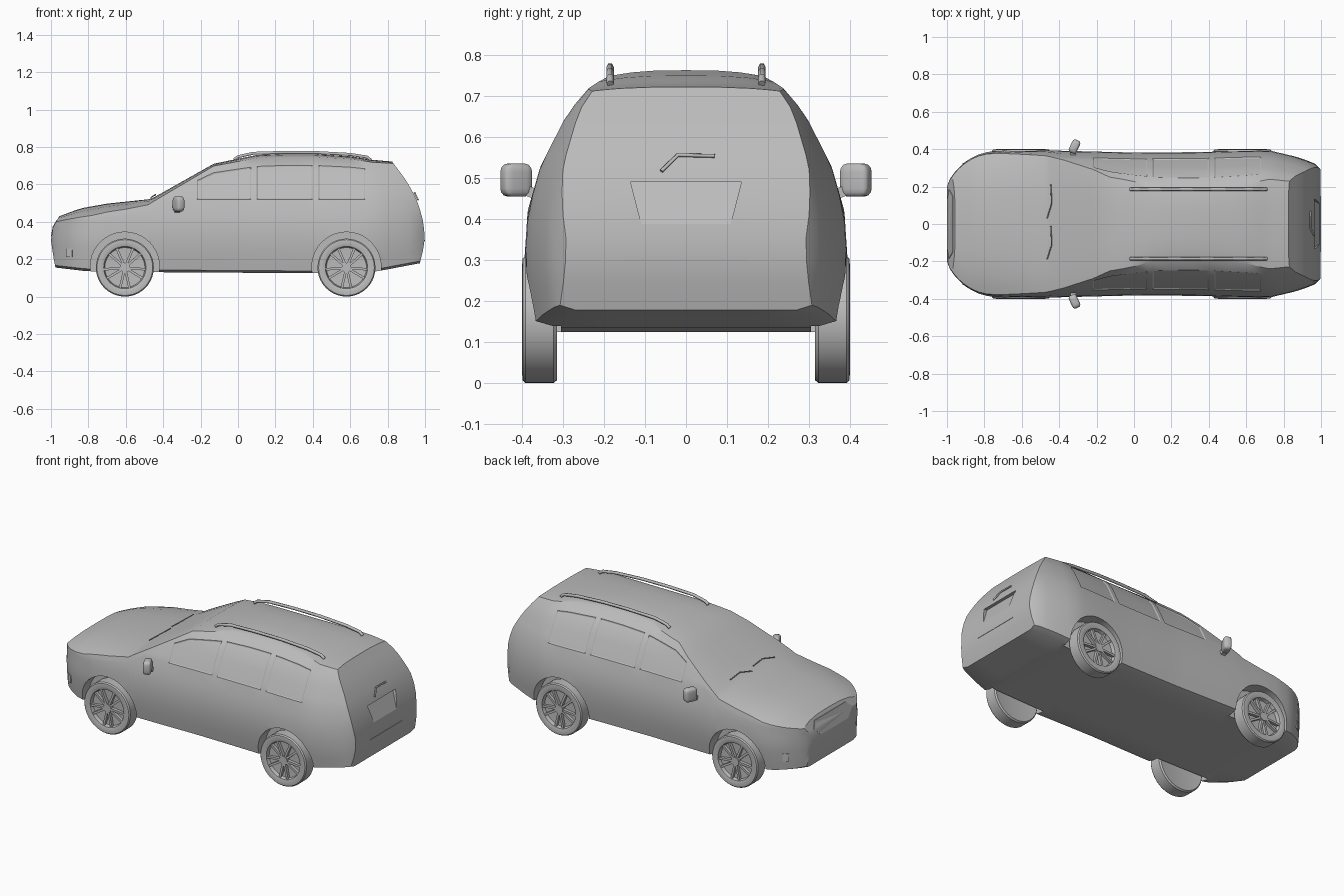
import bpy, bmesh, math
from mathutils import Matrix, Vector

if "Cube" in bpy.data.objects:
    bpy.data.objects.remove(bpy.data.objects["Cube"])

paint = bpy.data.materials.new("plain_grey")
paint.diffuse_color = (0.5, 0.5, 0.5, 1)
paint.use_nodes = True
paint.node_tree.nodes["Principled BSDF"].inputs["Base Color"].default_value = paint.diffuse_color


def lerp(table, x):
    """Piecewise linear lookup in a list of (key, value)."""
    if x <= table[0][0]:
        return table[0][1]
    for (a, p), (b, q) in zip(table, table[1:]):
        if x <= b:
            return p + (q - p) * (x - a) / (b - a)
    return table[-1][1]


def finish(bm, name, angle=32):
    bmesh.ops.recalc_face_normals(bm, faces=bm.faces[:])
    me = bpy.data.meshes.new(name)
    bm.to_mesh(me)
    bm.free()
    ob = bpy.data.objects.new(name, me)
    bpy.context.collection.objects.link(ob)
    me.materials.append(paint)
    smooth(ob, angle)
    return ob


def smooth(ob, angle):
    bpy.ops.object.select_all(action='DESELECT')
    ob.select_set(True)
    bpy.context.view_layer.objects.active = ob
    bpy.ops.object.shade_smooth_by_angle(angle=math.radians(angle))


def add_box(bm, loc, size, rot=Matrix()):
    bmesh.ops.create_cube(bm, size=1, matrix=Matrix.Translation(loc) @ rot @ Matrix.Diagonal((*size, 1)))


def prism(name, pts, x_in, x_out):
    """Prism along x over a (y, z) outline; both ends follow a function of z."""
    bm = bmesh.new()
    a = [bm.verts.new((x_in(z), y, z)) for y, z in pts]
    b = [bm.verts.new((x_out(z), y, z)) for y, z in pts]
    bm.faces.new(a)
    bm.faces.new(b)
    for i in range(len(pts)):
        j = (i + 1) % len(pts)
        bm.faces.new((a[i], a[j], b[j], b[i]))
    return finish(bm, name)


def bar(name, pts, radius):
    """Round bar along a path."""
    cu = bpy.data.curves.new(name, 'CURVE')
    cu.dimensions = '3D'
    cu.bevel_depth, cu.bevel_resolution, cu.use_fill_caps = radius, 1, True
    sp = cu.splines.new('POLY')
    sp.points.add(len(pts) - 1)
    for p, co in zip(sp.points, pts):
        p.co = (*co, 1)
    ob = bpy.data.objects.new(name, cu)
    bpy.context.collection.objects.link(ob)
    cu.materials.append(paint)


# Body curves: top line, underside, plan width, side lean, crown, nose and tail
TOP = [(-1, .43), (-.95, .445), (-.85, .47), (-.7, .497), (-.48, .52), (-.45, .53), (-.13, .71),
       (0, .737), (.1, .757), (.25, .763), (.4, .763), (.6, .75), (.72, .732), (1, .722)]
BOTTOM = [(-1, .155), (-.8, .135), (-.4, .13), (.4, .125), (.75, .135), (1, .178)]
WIDTH = [(-1, .2), (-.985, .24), (-.95, .29), (-.9, .335), (-.85, .365), (-.8, .385), (-.7, .394), (-.4, .394),
         (0, .384), (.35, .386), (.6, .394), (.73, .394), (.85, .366), (.95, .333), (.98, .315), (1, .29)]
LEAN = [(.13, .94), (.2, .97), (.3, 1), (.42, .98), (.53, .9), (.66, .73), (.72, .6), (.745, .5), (.76, .43)]
CROWN = [(-1, .03), (-.8, .05), (-.5, .035), (-.45, .02), (-.13, .012), (.1, .017), (.6, .015), (1, .01)]
NOSE = [(.15, -.975), (.2, -.985), (.3, -1), (.37, -.99), (.44, -.95)]
TAIL = [(.17, .97), (.25, .99), (.32, 1), (.4, .99), (.46, .975), (.53, .95), (.62, .9), (.72, .825)]
STATIONS = [-1, -.985, -.96, -.93, -.9, -.87, -.83, -.78, -.7, -.6, -.48, -.45, -.38, -.3, -.22, -.13, -.06, 0, .07,
            .1, .18, .25, .32, .4, .43, .52, .6, .68, .74, .8, .86, .92, .97, 1]


def half_section(u):
    zt, zb, c = lerp(TOP, u), lerp(BOTTOM, u), lerp(CROWN, u)
    edge = zt - c
    belt = min(.52, edge - .03)
    rows = [(f, zb, True) for f in (0, .5, .84)]
    low = zb + .012
    rows += [(1, low + (belt - low) * k / 6, False) for k in range(7)]
    rows += [(1, belt + (edge - belt) * k / 5, False) for k in range(1, 6)]
    rows += [(t, edge + c * (1 - t ** 3), None) for t in (.9, .7, .4, 0)]
    out = []
    for f, z, flat in rows:
        x = u
        if u > .7:
            x = .7 + (u - .7) / .3 * (lerp(TAIL, z) - .7)
        elif u < -.83:
            x = -.83 + (u + .83) / .17 * (lerp(NOSE, z) + .83) * -1 if u > -1 else lerp(NOSE, z)
        lean = 1 if flat else lerp(LEAN, edge if flat is None else z)
        out.append(Vector((x, f * lean * lerp(WIDTH, x), z)))
    return out


# Body shell lofted through the stations
bm = bmesh.new()
rings = []
for u in STATIONS:
    h = half_section(u)
    n = len(h)
    r = [bm.verts.new(p) for p in h]
    l = [bm.verts.new((p.x, -p.y, p.z)) for p in h[1:-1]]
    rings.append(r + l[::-1])
m = len(rings[0])
windows = []
for j in range(len(rings) - 1):
    mid = (STATIONS[j] + STATIONS[j + 1]) / 2
    for i in range(m):
        k = (i + 1) % m
        f = bm.faces.new((rings[j][i], rings[j][k], rings[j + 1][k], rings[j + 1][i]))
        row = min(i, m - 1 - i)
        if 9 <= row <= 12 and any(a < mid < b for a, b in ((-.22, .07), (.1, .4), (.43, .68))):
            windows.append(f)
for r in (rings[0], rings[-1]):
    bm.faces.new((r[0], r[1], r[2], r[m - 2], r[m - 1]))
    for i in range(2, n - 2):
        bm.faces.new((r[i], r[i + 1], r[m - i - 1], r[m - i]))
    bm.faces.new((r[n - 2], r[n - 1], r[n]))
bmesh.ops.recalc_face_normals(bm, faces=bm.faces[:])
# Side glass sits slightly below the door skin
bmesh.ops.inset_region(bm, faces=windows, thickness=.006, depth=-.004, use_even_offset=True)
body = finish(bm, "body")


def cut(cutter):
    mod = body.modifiers.new("cut", 'BOOLEAN')
    mod.operation, mod.solver, mod.object = 'DIFFERENCE', 'EXACT', cutter
    bpy.context.view_layer.objects.active = body
    bpy.ops.object.modifier_apply(modifier=mod.name)
    bpy.data.objects.remove(cutter)


AXLES = (-.605, .58)
TURN = Matrix.Rotation(math.pi / 2, 4, 'X')
# Wheel arches
for x in AXLES:
    for s in (-1, 1):
        bm = bmesh.new()
        bmesh.ops.create_cone(bm, cap_ends=True, segments=40, radius1=.185, radius2=.185, depth=.2,
                              matrix=Matrix.Translation((x, s * .405, .16)) @ TURN)
        cut(finish(bm, "arch_cutter"))
# Plate recess in the tailgate, deepest at its top
cut(prism("recess_cutter", [(-.135, .49), (.135, .49), (.108, .385), (-.108, .385)],
          lambda z: lerp([(.385, .992), (.49, .945)], z), lambda z: 1.1))
smooth(body, 32)

# Wheels: turned tyre and rim, ten paired spokes, hub
TYRE = [(0, .01), (.1, .006), (.148, 0), (.155, .008), (.155, .076), (.149, .083), (.128, .085),
        (.113, .08), (.107, .06), (0, .054)]
for x, end in zip(AXLES, ("front", "rear")):
    for s, side in ((-1, "right"), (1, "left")):
        bm = bmesh.new()
        vs = [bm.verts.new((r, y, 0)) for r, y in TYRE]
        es = [bm.edges.new(p) for p in zip(vs, vs[1:])]
        bmesh.ops.spin(bm, geom=vs + es, cent=(0, 0, 0), axis=(0, 1, 0), angle=2 * math.pi, steps=40)
        bmesh.ops.remove_doubles(bm, verts=bm.verts[:], dist=1e-4)
        for k in range(5):
            for d in (-13, 13):
                rot = Matrix.Rotation(math.radians(72 * k + d + 18), 4, 'Y')
                add_box(bm, rot @ Vector((.064, .066, 0)), (.094, .02, .013), rot)
        bmesh.ops.create_cone(bm, cap_ends=True, segments=16, radius1=.026, radius2=.026, depth=.03,
                              matrix=Matrix.Translation((0, .064, 0)) @ TURN)
        bmesh.ops.transform(bm, verts=bm.verts[:], matrix=Matrix.Translation((x, s * .315, .155))
                            @ Matrix.Diagonal((1, s, 1, 1)))
        finish(bm, f"{end}_{side}_wheel")

for s, side in ((-1, "right"), (1, "left")):
    # Door mirrors: rounded shell on a short stalk
    bm = bmesh.new()
    swing = Matrix.Rotation(s * math.radians(-25), 4, 'Z')
    bmesh.ops.create_cube(bm, size=1)
    bmesh.ops.bevel(bm, geom=bm.edges[:], offset=.25, segments=3, profile=.5, affect='EDGES')
    bmesh.ops.transform(bm, verts=bm.verts[:], matrix=Matrix.Translation((-.318, s * .414, .495))
                        @ swing @ Matrix.Diagonal((.045, .075, .08, 1)))
    add_box(bm, (-.325, s * .37, .462), (.03, .06, .025), Matrix.Rotation(s * .4, 4, 'X'))
    finish(bm, side + "_mirror", 40)
    # Roof rails
    bar(side + "_roof_rail", [(x, s * .185, z) for x, z in
        ((-.02, .733), (0, .748), (.08, .766), (.25, .771), (.42, .77), (.6, .76), (.69, .746), (.71, .73))], .009)
    # Fog lamps
    bm = bmesh.new()
    add_box(bm, (-.9, s * .326, .235), (.036, .012, .045), Matrix.Rotation(s * math.radians(30), 4, 'Z'))
    finish(bm, side + "_fog_lamp")
    # Windscreen wipers
    bar(side + "_wiper", [(-.465, s * .11 - .08, .53), (-.44, s * .11, .546), (-.445, s * .11 + .1, .54)], .003)

# Grille and tailgate seam
nose = lambda z: lerp(NOSE, z)
tail = lambda z: lerp(TAIL, z)
prism("grille", [(-.15, .41), (.15, .41), (.185, .375), (.13, .325), (-.13, .325), (-.185, .375)],
      lambda z: nose(z) + .004, lambda z: nose(z) - .003)
prism("tailgate_seam", [(-.15, .302), (.15, .302), (.15, .298), (-.15, .298)],
      lambda z: tail(z) - .004, lambda z: tail(z) + .002)
# Rear wiper
bar("rear_wiper", [(tail(z) + .008, y, z) for y, z in ((-.06, .517), (-.02, .556), (.07, .554))], .005)
